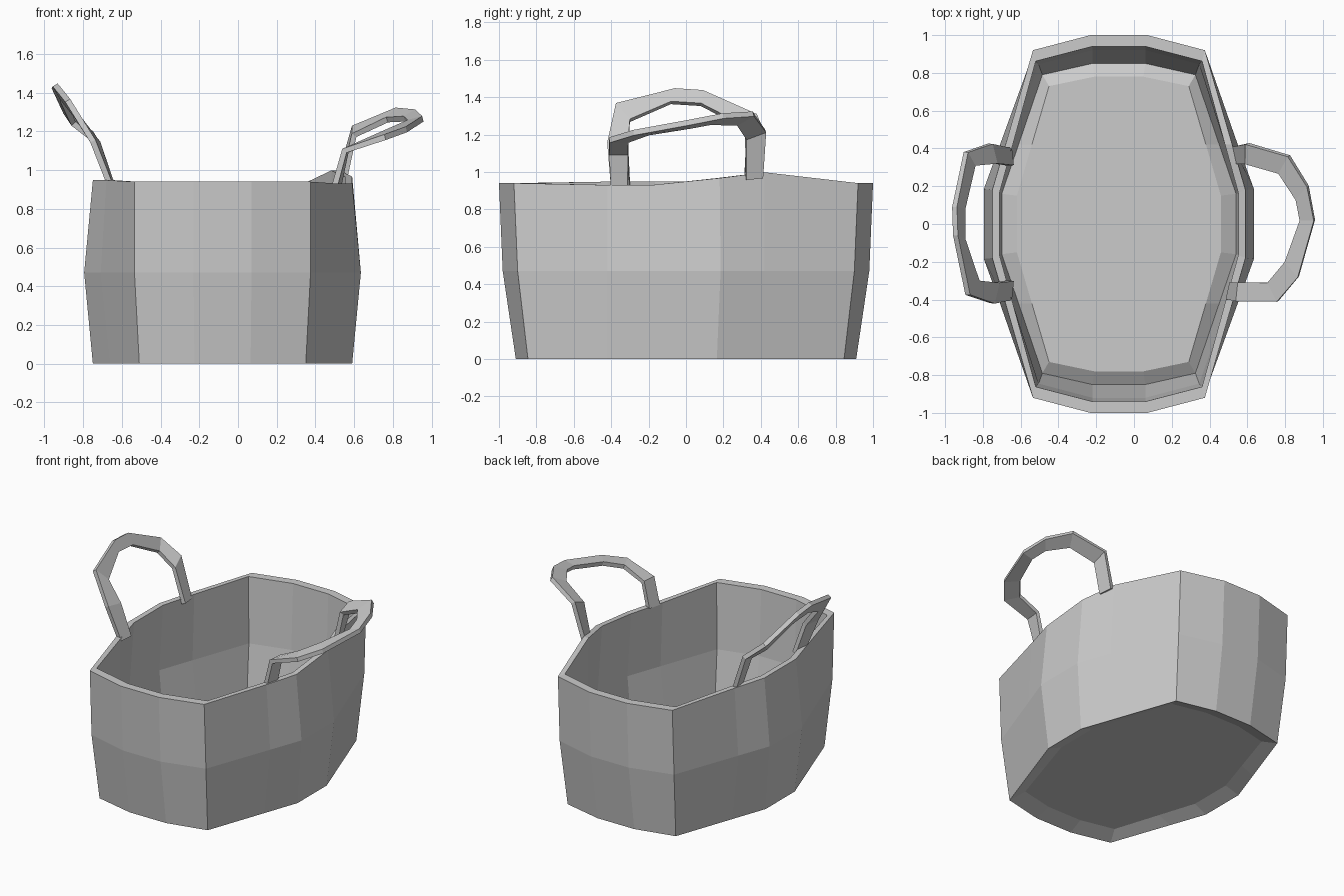
import bpy

if "Cube" in bpy.data.objects:
    bpy.data.objects.remove(bpy.data.objects["Cube"])

CX = -0.08  # the tub sits slightly left of centre


def make_object(name, verts, faces):
    mesh = bpy.data.meshes.new(name)
    mesh.from_pydata(verts, [], faces)
    mesh.update()
    obj = bpy.data.objects.new(name, mesh)
    bpy.context.collection.objects.link(obj)
    return obj


def ring(end, corner, side, z, rim=None):
    """Closed outline mirrored from one quarter; rim gives a height per point."""
    t = (0.42 - side[1]) / (corner[1] - side[1])
    between = (side[0] + (corner[0] - side[0]) * t, 0.42)
    quarter = [side, between, corner, end]
    pts = [(x, y) for x, y in quarter]
    pts += [(-x, y) for x, y in reversed(quarter)]
    pts += [(-x, -y) for x, y in quarter]
    pts += [(x, -y) for x, y in reversed(quarter)]
    return [(x + CX, y, rim[i] if rim else z) for i, (x, y) in enumerate(pts)]


# Tub: underside, outer wall, wavy rim, inner wall, raised floor
rim = [0.94] * 16
rim[0], rim[1] = 0.967, 0.998
rim[14], rim[15] = 0.93, 0.93
for i in (6, 7, 8, 9):
    rim[i] = 0.948
rings = [
    ring((0.135, 0.80), (0.38, 0.745), (0.57, 0.155), 0.04),
    ring((0.145, 0.91), (0.43, 0.845), (0.67, 0.165), 0.0),
    ring((0.15, 0.98), (0.455, 0.90), (0.715, 0.185), 0.47),
    ring((0.15, 1.0), (0.455, 0.92), (0.67, 0.18), 0.94, rim),
    ring((0.14, 0.94), (0.44, 0.862), (0.632, 0.165), 0.94, rim),
    ring((0.14, 0.92), (0.425, 0.845), (0.665, 0.17), 0.47),
    ring((0.14, 0.85), (0.405, 0.79), (0.62, 0.16), 0.05),
    ring((0.13, 0.78), (0.37, 0.73), (0.54, 0.15), 0.095),
]
n = len(rings[0])
faces = [tuple(reversed(range(n)))]
for r in range(len(rings) - 1):
    for i in range(n):
        j = (i + 1) % n
        faces.append((r * n + i, r * n + j, (r + 1) * n + j, (r + 1) * n + i))
faces.append(tuple(range((len(rings) - 1) * n, len(rings) * n)))
make_object("tub", [p for loop in rings for p in loop], faces)


def handle(name, outer, inner):
    """Flat bent strip between two edge paths, given thickness."""
    k = len(outer)
    strip = [(i, i + 1, k + i + 1, k + i) for i in range(k - 1)]
    obj = make_object(name, outer + inner, strip)
    mod = obj.modifiers.new("thickness", 'SOLIDIFY')
    mod.thickness = 0.03
    mod.offset = 0


# Left handle, standing up
handle("left_handle",
       [(-.66, -.40, .92), (-.75, -.42, 1.15), (-.88, -.375, 1.36), (-.945, -.06, 1.44),
        (-.95, .09, 1.43), (-.89, .38, 1.30), (-.76, .425, 1.19), (-.66, .40, .92)],
       [(-.65, -.30, .92), (-.725, -.31, 1.14), (-.83, -.30, 1.275), (-.905, -.08, 1.37),
        (-.905, .08, 1.36), (-.85, .31, 1.24), (-.735, .32, 1.15), (-.65, .31, .92)])

# Right handle, folded outwards
handle("right_handle",
       [(.50, -.40, .92), (.55, -.41, 1.10), (.76, -.41, 1.17), (.87, -.28, 1.21),
        (.955, .02, 1.265), (.92, .20, 1.30), (.82, .36, 1.31), (.60, .425, 1.22), (.53, .41, .97)],
       [(.52, -.31, .92), (.56, -.31, 1.10), (.71, -.31, 1.17), (.80, -.20, 1.21),
        (.88, .02, 1.245), (.86, .13, 1.265), (.77, .27, 1.26), (.60, .32, 1.18), (.55, .32, .96)])
